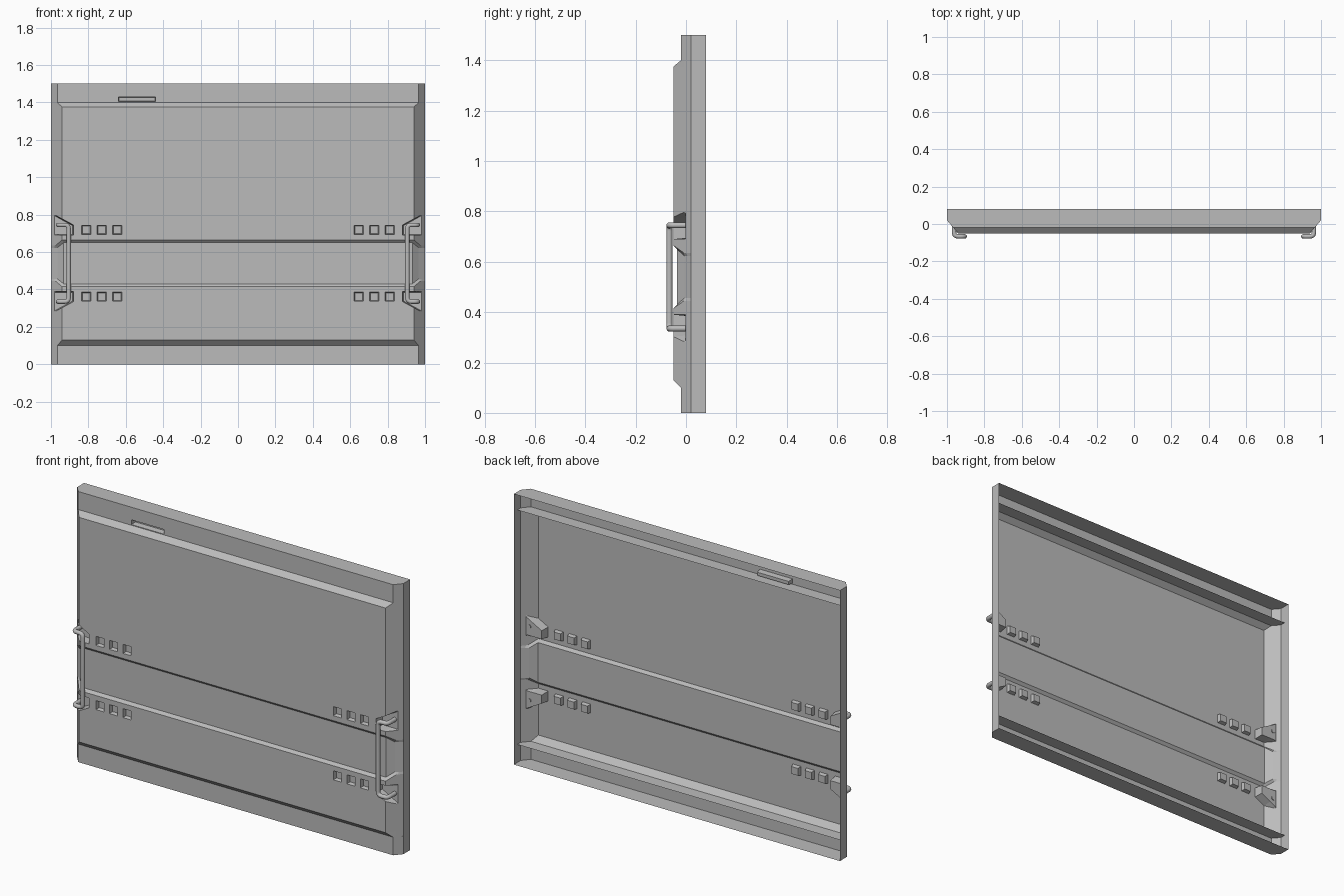
import bpy, bmesh
from mathutils import Vector

if "Cube" in bpy.data.objects:
    bpy.data.objects.remove(bpy.data.objects["Cube"])

grey = bpy.data.materials.new("grey_metal")
grey.use_nodes = True
COLOR = (0.5, 0.5, 0.5, 1)
grey.diffuse_color = COLOR
grey.node_tree.nodes["Principled BSDF"].inputs["Base Color"].default_value = COLOR

MID = 0.54          # height of the handle centre line
SIDES = (-1, 1)


def finish(bm, name):
    mesh = bpy.data.meshes.new(name)
    bm.to_mesh(mesh)
    bm.free()
    mesh.materials.append(grey)
    ob = bpy.data.objects.new(name, mesh)
    bpy.context.collection.objects.link(ob)
    return ob


def mirrored(half):
    return half + [(-x, y, z) for x, y, z in reversed(half)]


# Section of the sheet: side flange, slanted edge, front corner
def section(z, corner, slant=(0.976, -0.008), z_slant=None, z_corner=None):
    zs = z if z_slant is None else z_slant
    zc = z if z_corner is None else z_corner
    return mirrored([(1, 0.08, zs), (1, 0.02, zs), (*slant, zs), (*corner, zc)])


BAND = (0.966, -0.02)
FULL = (0.94, -0.05)
FLOOR = (0.932, -0.036)
FLOOR_SLANT = (0.966, -0.006)


def recess_rim(s):
    return section(0, FULL, z_slant=MID + s * 0.095, z_corner=MID + s * 0.125)


def recess_floor(s):
    return section(0, FLOOR, FLOOR_SLANT, MID + s * 0.083, MID + s * 0.11)


rows = [section(0, BAND), section(0.1, BAND), section(0.13, FULL),
        recess_rim(-1), recess_floor(-1), recess_floor(1), recess_rim(1),
        section(1.375, FULL), section(1.4, BAND), section(1.5, BAND)]

bm = bmesh.new()
grid = [[bm.verts.new(p) for p in row] for row in rows]
for low, high in zip(grid, grid[1:]):
    for i in range(len(low) - 1):
        bm.faces.new((low[i], low[i + 1], high[i + 1], high[i]))
bm.faces.new(grid[0])
bm.faces.new(grid[-1])


def slice_faces(point, normal, test=lambda c: True):
    faces = [f for f in bm.faces if test(f.calc_center_median())]
    geom = faces + list({e for f in faces for e in f.edges}) \
        + list({v for f in faces for v in f.verts})
    bmesh.ops.bisect_plane(bm, geom=geom, plane_co=point, plane_no=normal, dist=1e-5)


def press(x0, x1, z0, z1, depth=None, flat=None, inset=0.005, extra=None):
    """Press a rectangular pocket into the sheet, by a depth or to a flat y."""
    x0, x1 = sorted((x0, x1))
    z0, z1 = sorted((z0, z1))
    front = lambda c: c.y < 0.03 and 0.01 < c.z < 1.49
    for x in (x0, x1):
        slice_faces((x, 0, 0), (1, 0, 0), front)
    for z in (z0, z1):
        slice_faces((0, 0, z), (0, 0, 1), lambda c: front(c) and x0 < c.x < x1)
    inside = lambda c: front(c) and x0 < c.x < x1 and z0 < c.z < z1
    if extra:
        point, normal = Vector(extra[0]), Vector(extra[1])
        slice_faces(point, normal, inside)
        chosen = lambda c: inside(c) and (c - point).dot(normal) < 0
    else:
        chosen = inside
    faces = [f for f in bm.faces if chosen(f.calc_center_median())]
    bmesh.ops.inset_region(bm, faces=faces, thickness=inset, use_even_offset=True)
    for v in {v for f in faces for v in f.verts}:
        v.co.y = flat if flat is not None else v.co.y + depth


for sx in SIDES:
    for sz in SIDES:
        # Tapered pockets behind the handle ends
        press(sx * 0.88, sx * 0.982, MID + sz * 0.15, MID + sz * 0.26, flat=0.0,
              extra=((sx * 0.88, 0, MID + sz * 0.205), (-0.055 * sx, 0, 0.102 * sz)))
        # Rows of square dimples
        for i in range(3):
            x, z = sx * (0.645 + 0.083 * i), MID + sz * 0.178
            press(x - 0.025, x + 0.025, z - 0.025, z + 0.025, depth=0.02)
# Finger slot in the top band
press(-0.64, -0.44, 1.404, 1.43, depth=0.03, inset=0.004)
bmesh.ops.recalc_face_normals(bm, faces=bm.faces[:])
finish(bm, "tailgate_panel")

# Stiffening ledges behind the top and bottom bands
for name, z in (("lower_ledge", 0.1), ("upper_ledge", 1.4)):
    bm = bmesh.new()
    half = [(1, 0.05, z), (1, 0.02, z), (*BAND, z)]
    bm.faces.new([bm.verts.new(p) for p in mirrored(half)])
    finish(bm, name)


def rounded(points, radius, steps=5):
    """Path through the points with rounded corners."""
    pts = [Vector(p) for p in points]
    path = [pts[0]]
    for a, b, c in zip(pts, pts[1:], pts[2:]):
        p = b + (a - b).normalized() * radius
        q = b + (c - b).normalized() * radius
        for i in range(steps + 1):
            t = i / steps
            path.append(p * (1 - t) ** 2 + b * 2 * t * (1 - t) + q * t ** 2)
    return path + [pts[-1]]


# Bent tube handles
for sx, name in ((1, "left_handle"), (-1, "right_handle")):
    top = [(sx * 0.962, 0.004, MID + 0.205), (sx * 0.962, -0.066, MID + 0.205),
           (sx * 0.905, -0.066, MID + 0.205)]
    bottom = [(x, y, 2 * MID - z) for x, y, z in reversed(top)]
    path = rounded(top + bottom, 0.022)
    curve = bpy.data.curves.new(name, "CURVE")
    curve.dimensions = "3D"
    curve.bevel_depth = 0.012
    curve.bevel_resolution = 3
    curve.use_fill_caps = True
    spline = curve.splines.new("POLY")
    spline.points.add(len(path) - 1)
    for point, co in zip(spline.points, path):
        point.co = (*co, 1)
    spline.use_smooth = True
    curve.materials.append(grey)
    bpy.context.collection.objects.link(bpy.data.objects.new(name, curve))
